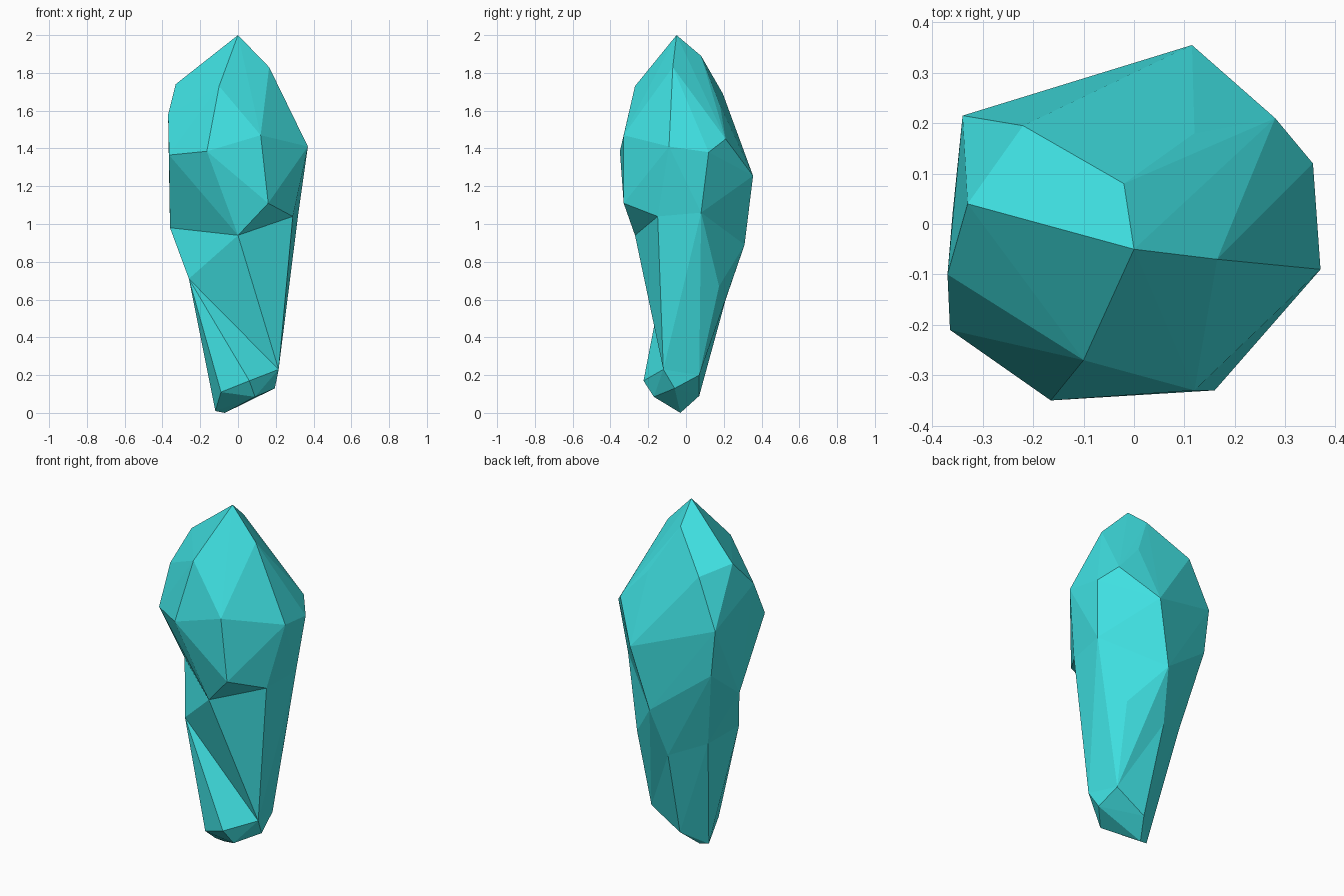
import bpy, bmesh

if "Cube" in bpy.data.objects:
    bpy.data.objects.remove(bpy.data.objects["Cube"])

# Upper shard: crown down to the widest belt
crown = [(0, -.05, 2), (-.33, .04, 1.74), (-.10, -.27, 1.73), (.165, -.07, 1.83),
         (-.02, .08, 1.89), (.12, .18, 1.63), (-.22, .195, 1.69)]
belt = [(-.37, -.10, 1.58), (-.365, -.21, 1.365), (-.165, -.35, 1.385), (.12, -.33, 1.47),
        (.16, -.33, 1.11), (.37, -.09, 1.41), (.355, .12, 1.38), (.28, .21, 1.45),
        (.115, .355, 1.255), (-.34, .215, 1.41)]
# Pinched waist loop shared by the upper shard and the shaft
waist = [(0, -.27, .94), (.29, -.15, 1.04), (.32, .08, 1.06), (.02, .31, .89),
         (-.31, .21, 1.14), (-.36, .02, .98)]
# Slanted loop shared by the shaft and the foot
hem = [(-.26, -.12, .71), (.215, -.12, .23), (.175, .07, .2), (-.03, .21, .6), (-.22, .11, .68)]
shaft_corner = [(.195, .175, .67)]
# Blunt tip
foot = [(.06, -.225, .17), (-.09, -.175, .11), (.09, -.17, .085), (.195, -.06, .13),
        (-.01, .07, .09), (-.12, 0, .19), (-.12, -.04, .01), (-.07, -.03, 0)]


def add_section(bm, points, seams):
    """Convex section of the crystal, left open at the shared seam loops."""
    verts = [bm.verts.new(p) for p in points]
    source = dict(zip(verts, points))
    bmesh.ops.convex_hull(bm, input=verts, use_existing_faces=False)
    own = {f for v in verts if v.is_valid for f in v.link_faces}
    caps = [f for f in own if any(all(source[v] in s for v in f.verts) for s in seams)]
    bmesh.ops.delete(bm, geom=caps, context='FACES_ONLY')
    loose = [e for e in bm.edges if not e.link_faces]
    bmesh.ops.delete(bm, geom=loose, context='EDGES')


bm = bmesh.new()
add_section(bm, crown + belt + waist, [waist])
add_section(bm, waist + shaft_corner + hem, [waist, hem])
add_section(bm, hem + foot, [hem])

# Weld the sections into one closed stone
bmesh.ops.remove_doubles(bm, verts=bm.verts[:], dist=.001)
bmesh.ops.delete(bm, geom=[v for v in bm.verts if not v.link_faces], context='VERTS')
bmesh.ops.holes_fill(bm, edges=[e for e in bm.edges if e.is_boundary], sides=0)
bmesh.ops.recalc_face_normals(bm, faces=bm.faces[:])

mesh = bpy.data.meshes.new("crystal_shard")
bm.to_mesh(mesh)
bm.free()
shard = bpy.data.objects.new("crystal_shard", mesh)
bpy.context.collection.objects.link(shard)

teal = bpy.data.materials.new("teal")
teal.diffuse_color = (.05, .75, .76, 1)
teal.use_nodes = True
teal.node_tree.nodes["Principled BSDF"].inputs["Base Color"].default_value = teal.diffuse_color
mesh.materials.append(teal)
